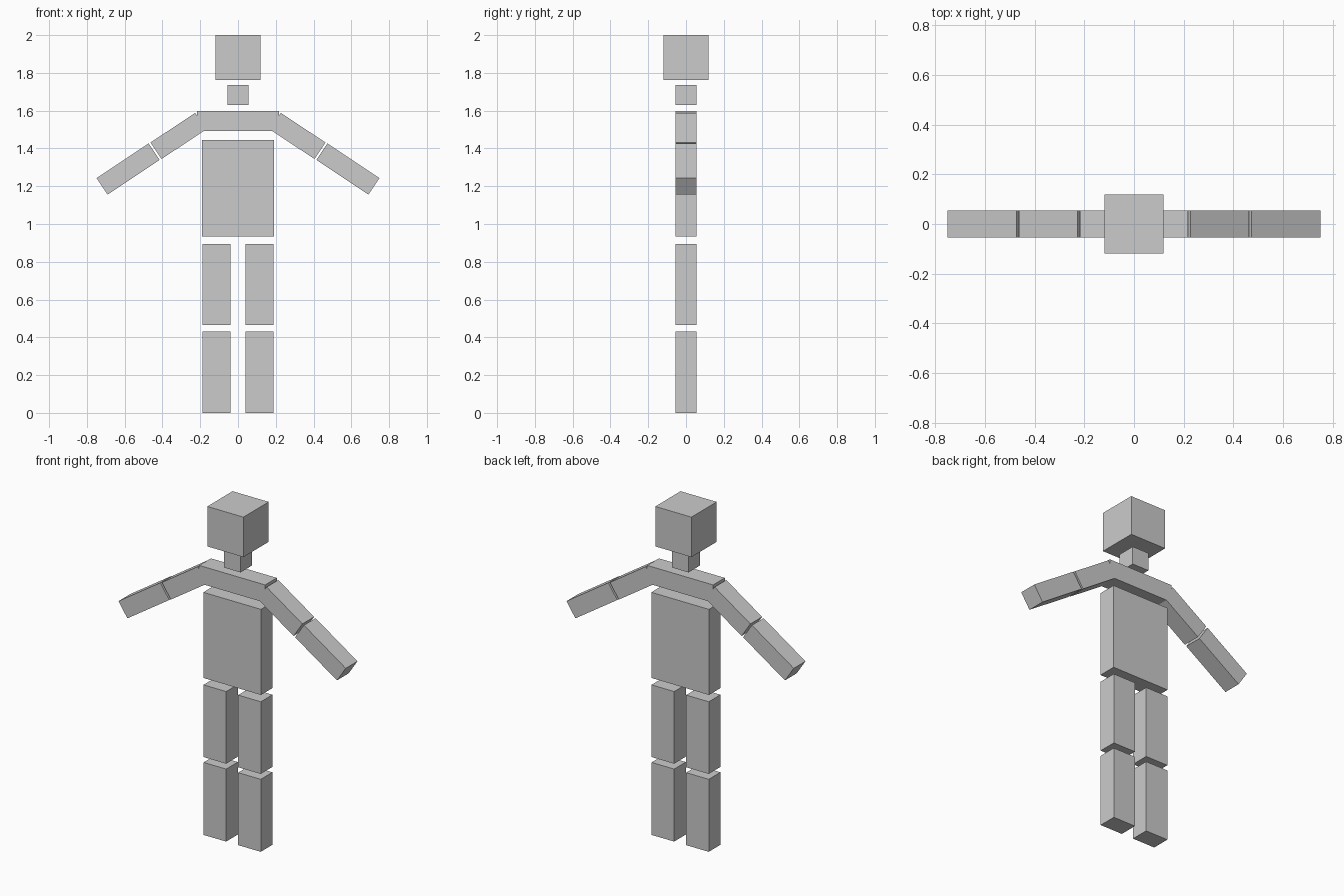
import bpy
import math

if "Cube" in bpy.data.objects:
    bpy.data.objects.remove(bpy.data.objects["Cube"])

grey = bpy.data.materials.new("light_grey")
grey.diffuse_color = (0.6, 0.6, 0.6, 1)
grey.use_nodes = True
grey.node_tree.nodes["Principled BSDF"].inputs["Base Color"].default_value = grey.diffuse_color


def box(name, centre, size, tilt=0.0):
    """Box of the given full size, tilted about the y axis."""
    bpy.ops.mesh.primitive_cube_add(size=1, location=centre, rotation=(0, tilt, 0))
    ob = bpy.context.object
    ob.name = name
    ob.scale = size
    ob.data.materials.append(grey)
    return ob


DEPTH = 0.11                      # shared thickness of body and limbs
ARM_TILT = math.radians(33.6)     # arms slope down and outwards

# Head, neck, shoulder bar and torso
box("head", (0, 0, 1.881), (0.238, 0.238, 0.238))
box("neck", (0, 0, 1.683), (0.11, DEPTH, 0.108))
box("shoulder_bar", (0, 0, 1.545), (0.434, DEPTH, 0.106))
box("torso", (0, 0, 1.19), (0.38, DEPTH, 0.51))

# Limbs on both sides
for side, s in (("left", 1), ("right", -1)):
    box(side + "_upper_arm", (s * 0.316, 0, 1.466), (0.283, DEPTH, 0.105), s * ARM_TILT)
    box(side + "_forearm", (s * 0.582, 0, 1.291), (0.331, DEPTH, 0.105), s * ARM_TILT)
    box(side + "_thigh", (s * 0.114, 0, 0.679), (0.149, DEPTH, 0.43))
    box(side + "_shin", (s * 0.114, 0, 0.216), (0.149, DEPTH, 0.432))
